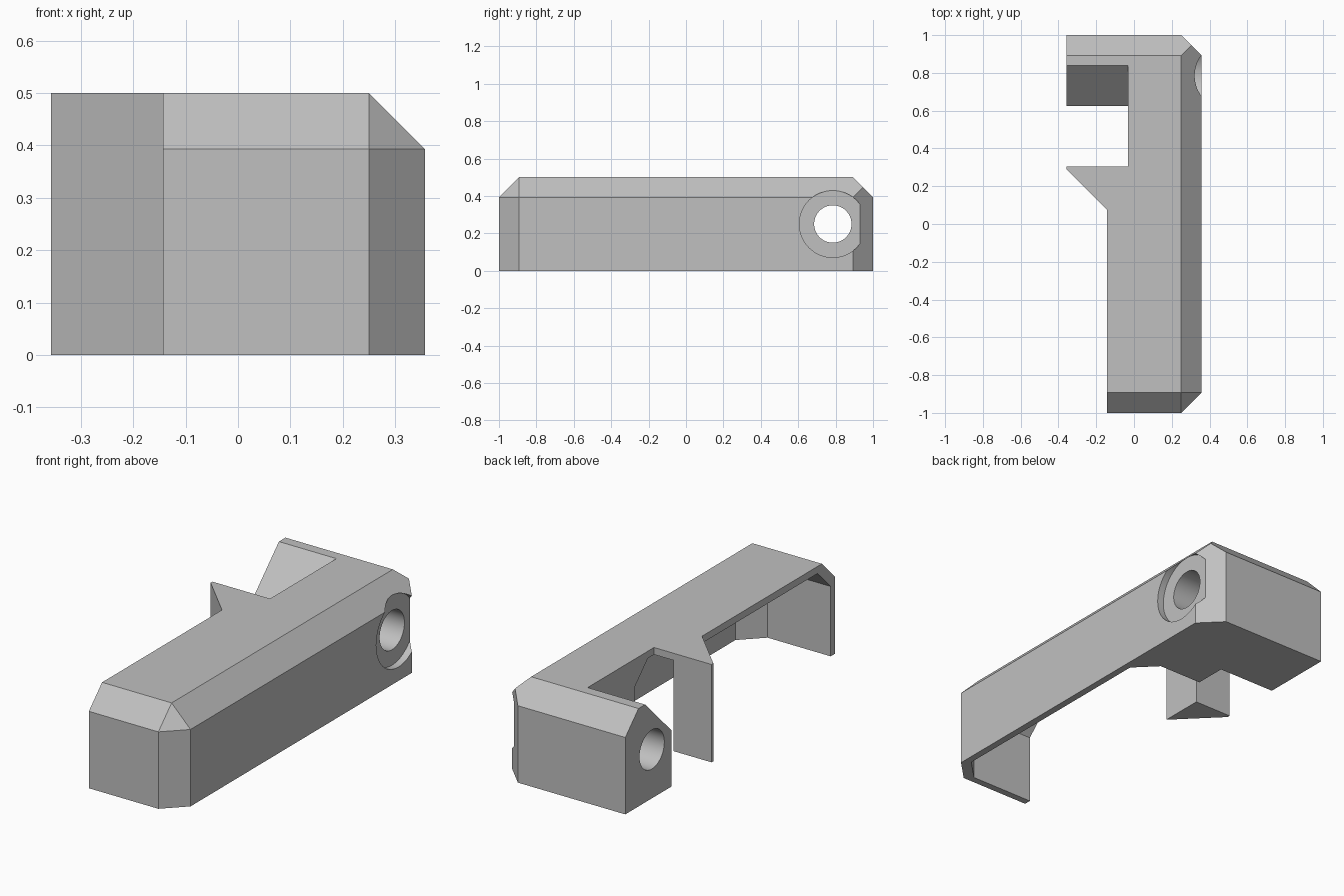
import bpy, bmesh, math
from mathutils import Matrix, Vector

cube = bpy.data.objects.get("Cube")
if cube:
    bpy.data.objects.remove(cube, do_unlink=True)

CHAMFER = 0.107
WALL = 0.036
HALF_W, HEIGHT = 0.357, 0.5
SPINE_X = -0.143          # open side of the hollow arm
PIVOT = (0.785, 0.25)     # y, z of the hole


def finish(bm, name):
    bmesh.ops.recalc_face_normals(bm, faces=bm.faces)
    mesh = bpy.data.meshes.new(name)
    bm.to_mesh(mesh)
    bm.free()
    obj = bpy.data.objects.new(name, mesh)
    bpy.context.collection.objects.link(obj)
    return obj


def chamfered_box(name, low, high):
    """Box chamfered round its top front, top right, top back and right corners."""
    low, high = Vector(low), Vector(high)
    bm = bmesh.new()
    bmesh.ops.create_cube(bm, size=1)
    for v in bm.verts:
        v.co = Vector([h if c > 0 else l for c, l, h in zip(v.co, low, high)])
    # front right top corner: bevel the three edges that meet there
    corner = min(bm.verts, key=lambda v: (v.co - Vector((high.x, low.y, high.z))).length)
    bmesh.ops.bevel(bm, geom=list(corner.link_edges), offset=CHAMFER, offset_type='OFFSET',
                    segments=1, profile=0.5, affect='EDGES')
    # back edges: plain mitred cuts
    for point, normal in (((0, high.y, high.z - CHAMFER), (0, 1, 1)),
                          ((high.x, high.y - CHAMFER, 0), (1, 1, 0))):
        cut = bmesh.ops.bisect_plane(bm, geom=bm.verts[:] + bm.edges[:] + bm.faces[:],
                                     plane_co=point, plane_no=Vector(normal).normalized(),
                                     clear_outer=True)
        rim = [e for e in cut["geom_cut"] if isinstance(e, bmesh.types.BMEdge)]
        bmesh.ops.edgenet_fill(bm, edges=rim)
    return finish(bm, name)


def prism(name, points, sweep):
    """Flat outline swept along a vector."""
    bm = bmesh.new()
    face = bm.faces.new([bm.verts.new(p) for p in points])
    moved = bmesh.ops.extrude_face_region(bm, geom=[face], use_keep_orig=True)["geom"]
    bmesh.ops.translate(bm, vec=sweep,
                        verts=[v for v in moved if isinstance(v, bmesh.types.BMVert)])
    return finish(bm, name)


def x_cylinder(name, radius, x0, x1):
    bm = bmesh.new()
    place = Matrix.Translation(((x0 + x1) / 2, *PIVOT)) @ Matrix.Rotation(math.pi / 2, 4, 'Y')
    bmesh.ops.create_cone(bm, cap_ends=True, segments=64, radius1=radius, radius2=radius,
                          depth=x1 - x0, matrix=place)
    return finish(bm, name)


# Outer block
body = chamfered_box("clip_body", (-HALF_W, -1, 0), (HALF_W, 1, HEIGHT))

# Space beside the arm, leaving the slanted hook
side = [(-0.5, -1.2), (SPINE_X, -1.2), (SPINE_X, 0.075), (-0.5, 0.432)]
side_cutter = prism("side_cutter", [(x, y, -0.1) for x, y in side], (0, 0, 0.8))

# Notch between hook and pivot block, with a sloped upper wall
notch = [(0.304, -0.1), (0.304, 0.6), (0.94, 0.6), (0.625, 0.285), (0.625, -0.1)]
notch_cutter = prism("notch_cutter", [(-0.6, y, z) for y, z in notch], (0.568, 0, 0))

# Hollow under the arm
hollow_cutter = chamfered_box("hollow_cutter", (SPINE_X - 0.0005, WALL - 1, -0.1),
                              (HALF_W - WALL, 0.46, HEIGHT - WALL))

# Pivot hole and its round recess
hole_cutter = x_cylinder("hole_cutter", 0.1, -0.6, 0.6)
recess_cutter = x_cylinder("recess_cutter", 0.179, HALF_W - WALL, 0.6)

bpy.context.view_layer.objects.active = body
for cutter in (hollow_cutter, side_cutter, notch_cutter, recess_cutter, hole_cutter):
    cutter.hide_render = True
    mod = body.modifiers.new(cutter.name, 'BOOLEAN')
    mod.operation, mod.solver, mod.object = 'DIFFERENCE', 'EXACT', cutter
    bpy.ops.object.modifier_apply(modifier=mod.name)
    bpy.data.objects.remove(cutter, do_unlink=True)

# Grey plastic
grey = bpy.data.materials.new("plain_grey")
grey.use_nodes = True
colour = (0.53, 0.53, 0.53, 1)
grey.diffuse_color = colour
grey.node_tree.nodes["Principled BSDF"].inputs["Base Color"].default_value = colour
body.data.materials.clear()
body.data.materials.append(grey)

bpy.ops.object.select_all(action='DESELECT')
body.select_set(True)
bpy.ops.object.shade_smooth_by_angle(angle=math.radians(30))
